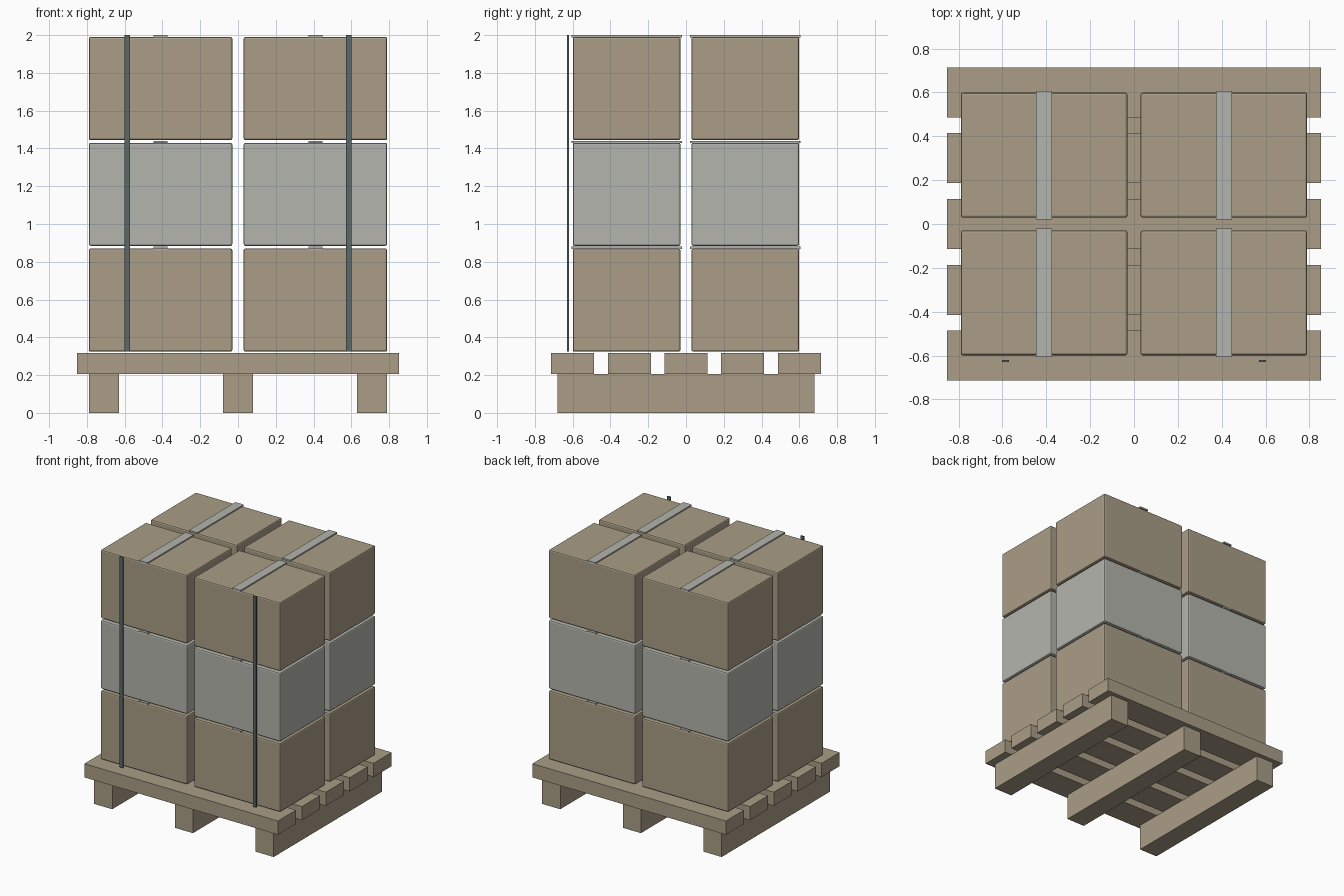
import bpy

cube = bpy.data.objects.get("Cube")
if cube:
    bpy.data.objects.remove(cube, do_unlink=True)


def make_material(name, rgb):
    mat = bpy.data.materials.new(name)
    mat.use_nodes = True
    mat.diffuse_color = (*rgb, 1)
    mat.node_tree.nodes["Principled BSDF"].inputs["Base Color"].default_value = (*rgb, 1)
    return mat


tan = make_material("cardboard_tan", (0.40, 0.34, 0.24))
grey = make_material("pale_grey", (0.46, 0.46, 0.42))
dark = make_material("strap_dark_grey", (0.107, 0.138, 0.138))


def block(name, centre, size, mat, bevel=0):
    """Cuboid with its origin at its centre and an optional small chamfer."""
    bpy.ops.mesh.primitive_cube_add(size=1, location=centre)
    obj = bpy.context.object
    obj.name = name
    obj.scale = size
    bpy.ops.object.transform_apply(location=False, rotation=False, scale=True)
    obj.data.materials.append(mat)
    if bevel:
        mod = obj.modifiers.new("edge_bevel", "BEVEL")
        mod.width = bevel
        mod.segments = 2
    return obj


# Pallet: three runners below five slats
RUNNER_H, SLAT_H = 0.207, 0.109
for i in (-1, 0, 1):
    block("pallet_runner", (i * 0.71, 0, RUNNER_H / 2), (0.16, 1.36, RUNNER_H), tan)
for i in range(-2, 3):
    block("pallet_slat", (0, i * 0.3, RUNNER_H + SLAT_H / 2), (1.704, 0.228, SLAT_H), tan)

# Three tiers of four cartons, each with a tape strip on top
BOX_H, TIER = 0.546, 0.56
for tier, colour in enumerate((tan, grey, tan)):
    z = 0.324 + tier * TIER
    for sx in (-1, 1):
        for sy in (-1, 1):
            block("carton", (sx * 0.41, sy * 0.314, z + BOX_H / 2),
                  (0.76, 0.57, BOX_H), colour, 0.01)
            block("carton_tape", (sx * 0.41, sy * 0.313, z + BOX_H + 0.004),
                  (0.073, 0.585, 0.012), grey)

# Two vertical straps on the front
for sx in (-1, 1):
    block("front_strap", (sx * 0.586, -0.625, 1.162), (0.03, 0.01, 1.676), dark)
